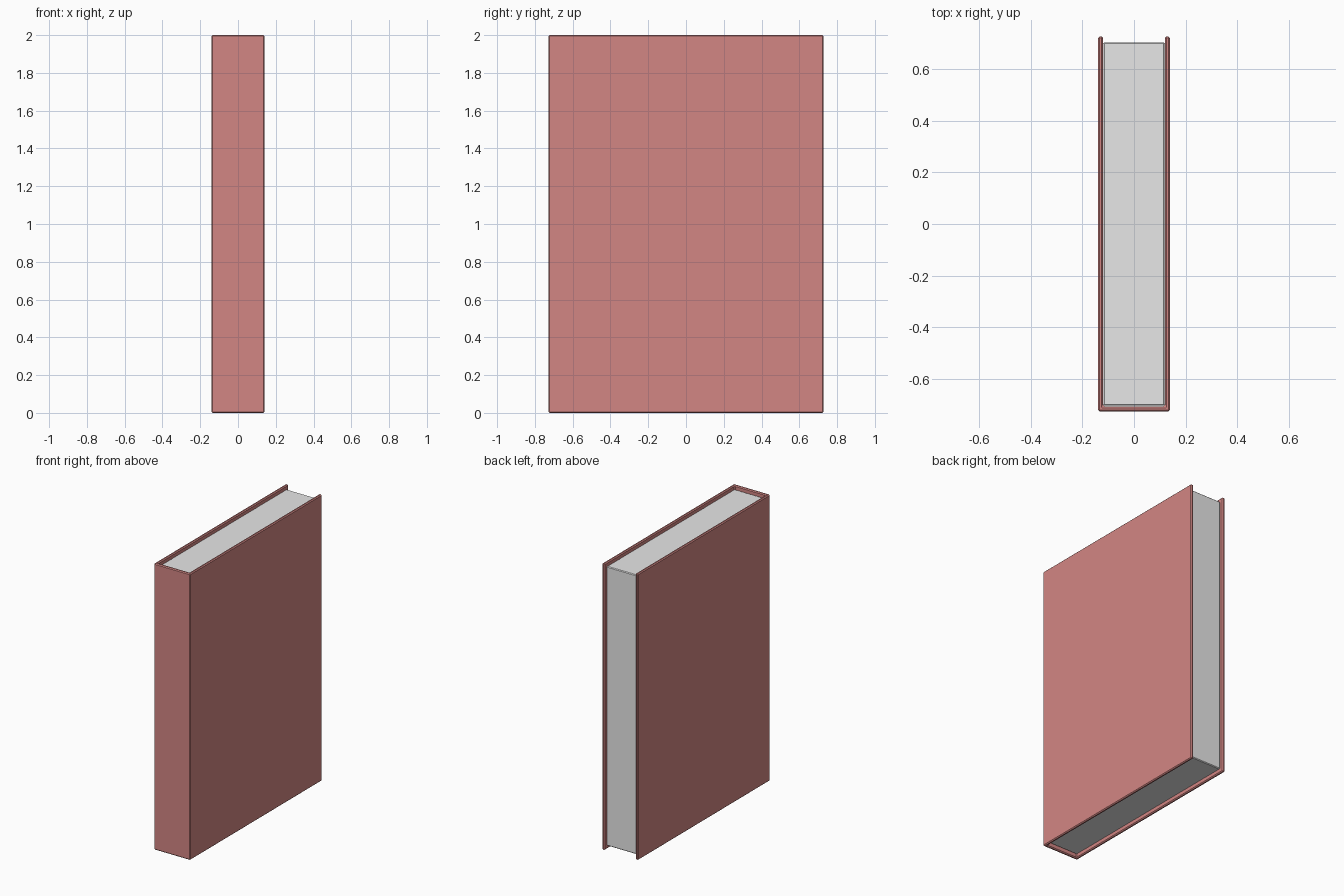
import bpy
import bmesh

if "Cube" in bpy.data.objects:
    bpy.data.objects.remove(bpy.data.objects["Cube"])


def material(name, rgb):
    m = bpy.data.materials.new(name)
    m.diffuse_color = (*rgb, 1.0)
    m.use_nodes = True
    m.node_tree.nodes["Principled BSDF"].inputs["Base Color"].default_value = m.diffuse_color
    return m


def extruded(name, outline, z0, z1, bevel, mat):
    """Extrude a flat xy outline from z0 to z1 with small bevelled edges."""
    bm = bmesh.new()
    face = bm.faces.new([bm.verts.new((x, y, z0)) for x, y in outline])
    top = bmesh.ops.extrude_face_region(bm, geom=[face])["geom"]
    verts = [g for g in top if isinstance(g, bmesh.types.BMVert)]
    bmesh.ops.translate(bm, verts=verts, vec=(0, 0, z1 - z0))
    bmesh.ops.recalc_face_normals(bm, faces=bm.faces)
    mesh = bpy.data.meshes.new(name)
    bm.to_mesh(mesh)
    bm.free()
    mesh.materials.append(mat)
    obj = bpy.data.objects.new(name, mesh)
    bpy.context.collection.objects.link(obj)
    mod = obj.modifiers.new("bevel", "BEVEL")
    mod.width = bevel
    mod.segments = 1
    return obj


red = material("muted red cover", (0.65, 0.24, 0.23))
paper = material("paper grey", (0.8, 0.8, 0.8))

# Cover: U-shaped board, spine at the front (-y), open at the back
W, D, T = 0.14, 0.728, 0.02
cover = [(-W, -D), (W, -D), (W, D), (W - T, D),
         (W - T, -D + T), (-W + T, -D + T), (-W + T, D), (-W, D)]
extruded("cover", cover, 0.0, 2.0, 0.006, red)

# Page block: inset from the cover at top, bottom and fore edge
P, Y = W - T, 0.705
pages = [(-P, -Y), (P, -Y), (P, Y), (-P, Y)]
extruded("pages", pages, 0.025, 1.975, 0.005, paper)
